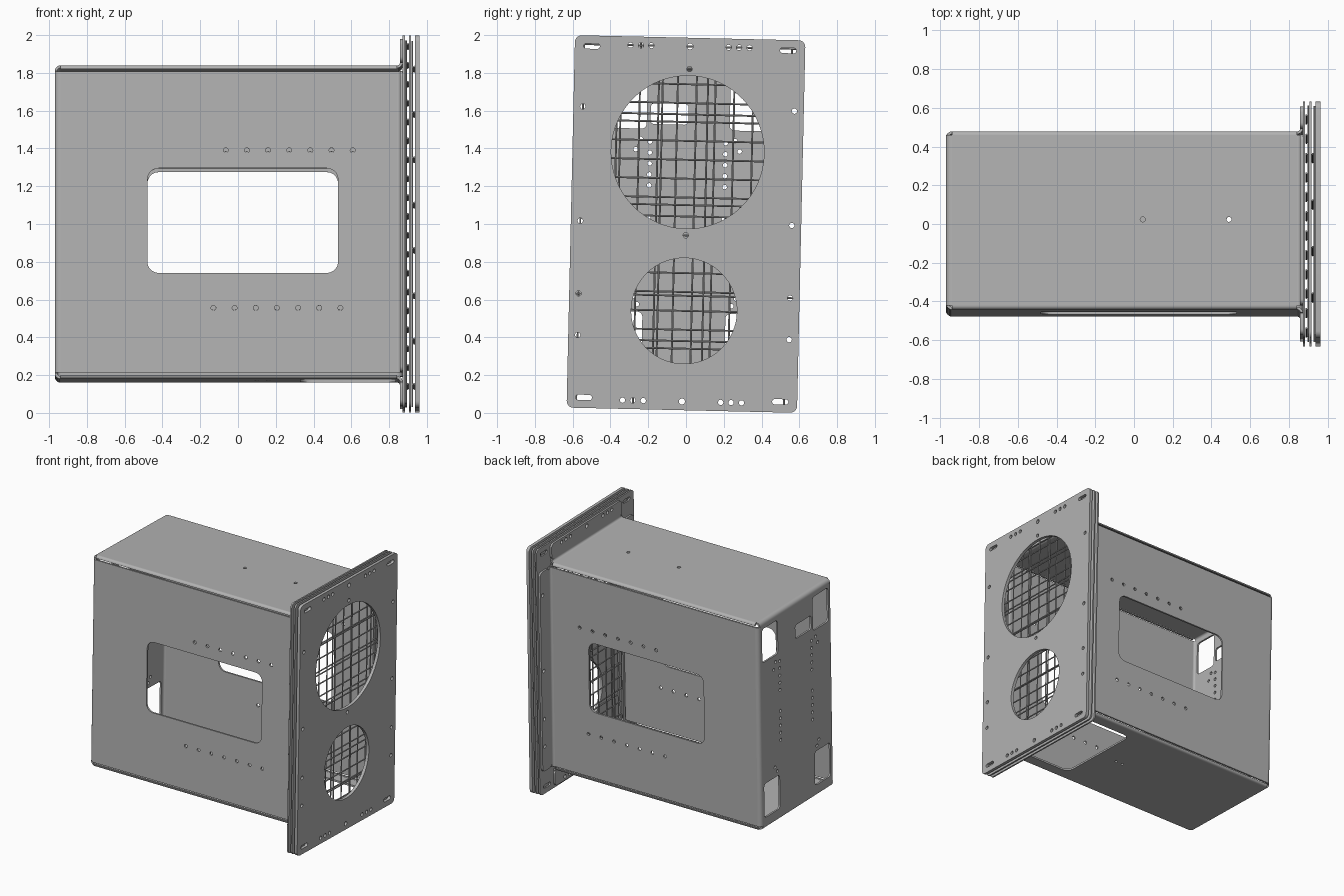
import bpy, bmesh
from math import cos, sin, pi, radians
from mathutils import Matrix, Vector

if "Cube" in bpy.data.objects:
    bpy.data.objects.remove(bpy.data.objects["Cube"], do_unlink=True)

steel = bpy.data.materials.new("grey_steel")
steel.use_nodes = True
GREY = (0.45, 0.45, 0.45, 1)
steel.diffuse_color = GREY
steel.node_tree.nodes["Principled BSDF"].inputs["Base Color"].default_value = GREY

# Whole assembly leans slightly about its long axis
LEAN = Matrix.Translation((0, 0, 1)) @ Matrix.Rotation(radians(-1.3), 4, 'X')
X, Y, Z = Vector((1, 0, 0)), Vector((0, 1, 0)), Vector((0, 0, 1))
T, R, HY, HZ = 0.014, 0.03, 0.46, 0.83      # sheet, bend, half width, half height
LIP, BACK, FRONT = 0.02, -0.97, 0.842


def finish(name, mesh, matrix):
    mesh.transform(LEAN @ matrix)
    mesh.materials.clear()
    mesh.materials.append(steel)
    mesh.shade_smooth()
    mesh.set_sharp_from_angle(angle=radians(30))
    ob = bpy.data.objects.new(name, mesh)
    bpy.context.collection.objects.link(ob)


def frame(origin, u, v):
    m = Matrix((u, v, u.cross(v))).transposed().to_4x4()
    return Matrix.Translation(origin) @ m


def sheet(name, loops, depth, matrix):
    """Flat outline with holes, given thickness."""
    cu = bpy.data.curves.new(name, 'CURVE')
    cu.dimensions, cu.fill_mode, cu.extrude = '2D', 'BOTH', depth / 2
    for loop in loops:
        sp = cu.splines.new('POLY')
        sp.points.add(len(loop) - 1)
        for p, (a, b) in zip(sp.points, loop):
            p.co = (a, b, 0, 1)
        sp.use_cyclic_u = True
    tmp = bpy.data.objects.new(name + "_outline", cu)
    bpy.context.collection.objects.link(tmp)
    deps = bpy.context.evaluated_depsgraph_get()
    mesh = bpy.data.meshes.new_from_object(tmp.evaluated_get(deps))
    bpy.data.objects.remove(tmp, do_unlink=True)
    finish(name, mesh, matrix)


def arc(cx, cy, r, a0, a1, n):
    return [(cx + r * cos(radians(a0 + (a1 - a0) * i / n)),
             cy + r * sin(radians(a0 + (a1 - a0) * i / n))) for i in range(n + 1)]


def circle(cx, cy, r, n=16):
    return arc(cx, cy, r, 0, 360, n)[:-1]


def rrect(x0, y0, x1, y1, r):
    return (arc(x1 - r, y1 - r, r, 0, 90, 5) + arc(x0 + r, y1 - r, r, 90, 180, 5)
            + arc(x0 + r, y0 + r, r, 180, 270, 5) + arc(x1 - r, y0 + r, r, 270, 360, 5))


def bend(cx, cy, r, a0, a1):
    return arc(cx, cy, r, a0, a1, 6) + arc(cx, cy, r - T, a1, a0, 6)


# Openings in the four walls
window = rrect(-0.48, -0.27, 0.53, 0.285, 0.06)
rows = [circle(x0 + 0.112 * i, z, 0.013)
        for x0, z in ((-0.065, 0.38), (-0.13, -0.455)) for i in range(7)]
side_holes = [window] + rows
top_holes = [circle(x, 0.005, 0.013) for x in (0.045, 0.49)]
bottom_holes = [rrect(0.33, -0.36, 0.835, 0.36, 0.06)] + [circle(x, 0, 0.01) for x in (0.1, 0.16)]

# Fixing holes shared by the flange, frames and face plate
fixings = [circle(0, z, 0.016) for z in (0.94, -0.94)]
for s in (-1, 1):
    for z in (0.93, -0.93):
        fixings.append(rrect(s * 0.52 - 0.043, z - 0.014, s * 0.52 + 0.043, z + 0.014, 0.0135))
        fixings += [circle(s * 0.26 + k * 0.055, z + z / 93, 0.014) for k in (-1, 0, 1)]
    fixings += [circle(s * 0.56, z, 0.014) for z in (0.61, 0.005, -0.38, -0.6)]


def fixings_within(y0, z0, y1, z1):
    return [h for h in fixings if all(y0 < y < y1 and z0 < z < z1 for y, z in h)]


# Walls with rounded back bends, flared front bends and flange flaps
walls = (("front_wall", -Y, Z, HY, HZ - 0.033, side_holes),
         ("back_wall", Y, Z, HY, HZ - 0.033, side_holes),
         ("top_wall", Z, Y, HZ, HY - LIP, top_holes),
         ("bottom_wall", -Z, Y, HZ, HY - LIP, bottom_holes))
for name, n, w, d, hw, holes in walls:
    x0 = BACK + R
    sheet(name, [[(x0, -hw), (FRONT, -hw), (FRONT, hw), (x0, hw)]] + holes, T,
          frame(n * (d - T / 2), X, w))
    bend_frame = frame(Vector(), X, n)
    sheet(name + "_rear_bend", [bend(x0, d - R, R, 90, 180)], 2 * hw, bend_frame)
    sheet(name + "_flange_bend", [bend(FRONT, d + R - T, R, -90, 0)], 2 * hw, bend_frame)
    # Flange flap
    reach = 0.59 if w is Z else 0.97
    a, b = sorted((n.dot(Y + Z) * (d + R - T), n.dot(Y + Z) * reach))
    box = (a, -hw, b, hw) if w is Z else (-hw, a, hw, b)
    sheet(name + "_flange", [rrect(*box, 0.03)] + fixings_within(*box), T,
          frame(X * (FRONT + R - T / 2), Y, Z))
    # Rolled long edges of the top and bottom
    if w is Y:
        for s in (-1, 1):
            sheet(name + "_rolled_edge", [bend(hw, d - LIP, LIP, 0, 90)], FRONT - x0,
                  frame(X * (FRONT + x0) / 2, w * s, n))

# Rear panel with corner windows, label slot and hole columns
rear = [[(-HY + R, -HZ + R), (HY - R, -HZ + R), (HY - R, HZ - R), (-HY + R, HZ - R)],
        rrect(-0.2, 0.525, 0.0, 0.635, 0.02)]
for s in (-1, 1):
    y0, y1 = sorted((s * 0.22, s * 0.415))
    rear += [rrect(y0, z, y1, z + 0.27, 0.025) for z in (0.5, -0.74)]
    rear += [circle(s * 0.2, z + 0.058 * i, 0.012) for z in (0.2, -0.2) for i in range(5)]
    rear += [circle(s * y, z, 0.012) for y, z in ((0.275, 0.39), (0.25, 0.445),
                                                  (0.275, -0.39), (0.25, -0.43))]
sheet("rear_panel", rear, T, frame(X * (BACK + T / 2), Y, Z))

# Frames behind the mesh and the face plate with two round openings
plate = rrect(-0.61, -0.986, 0.61, 0.986, 0.035)
opening = rrect(-0.445, -0.815, 0.445, 0.815, 0.03)
sheet("rear_frame", [plate, opening] + fixings, 0.012, frame(X * 0.878, Y, Z))
sheet("middle_frame", [plate, opening] + fixings, 0.012, frame(X * 0.911, Y, Z))
sheet("face_plate", [plate, circle(0, 0.38, 0.405, 64), circle(0, -0.46, 0.28, 64),
                     circle(0, 0.82, 0.014), circle(0, -0.06, 0.014)] + fixings,
      0.024, frame(X * 0.95, Y, Z))


# Wire grilles, crossing layers of straight rods
def grille(name, x, radius, pitch, shift):
    bm = bmesh.new()
    for along, half, span, off in ((Z, 0.96, 0.58, -radius), (Y, 0.59, 0.95, radius)):
        across = Y if along is Z else Z
        turn = Matrix() if along is Z else Matrix.Rotation(pi / 2, 4, 'X')
        count = int(span / pitch) + 1
        for i in range(-count, count + 1):
            p = i * pitch + shift
            if abs(p) < span:
                bmesh.ops.create_cone(bm, cap_ends=True, segments=8, radius1=radius,
                                      radius2=radius, depth=2 * half,
                                      matrix=Matrix.Translation(across * p + X * (x + off)) @ turn)
    mesh = bpy.data.meshes.new(name)
    bm.to_mesh(mesh)
    bm.free()
    finish(name, mesh, Matrix())


grille("fine_grille", 0.8945, 0.005, 0.1, 0.04)
grille("coarse_grille", 0.9275, 0.005, 0.24, 0.1)
